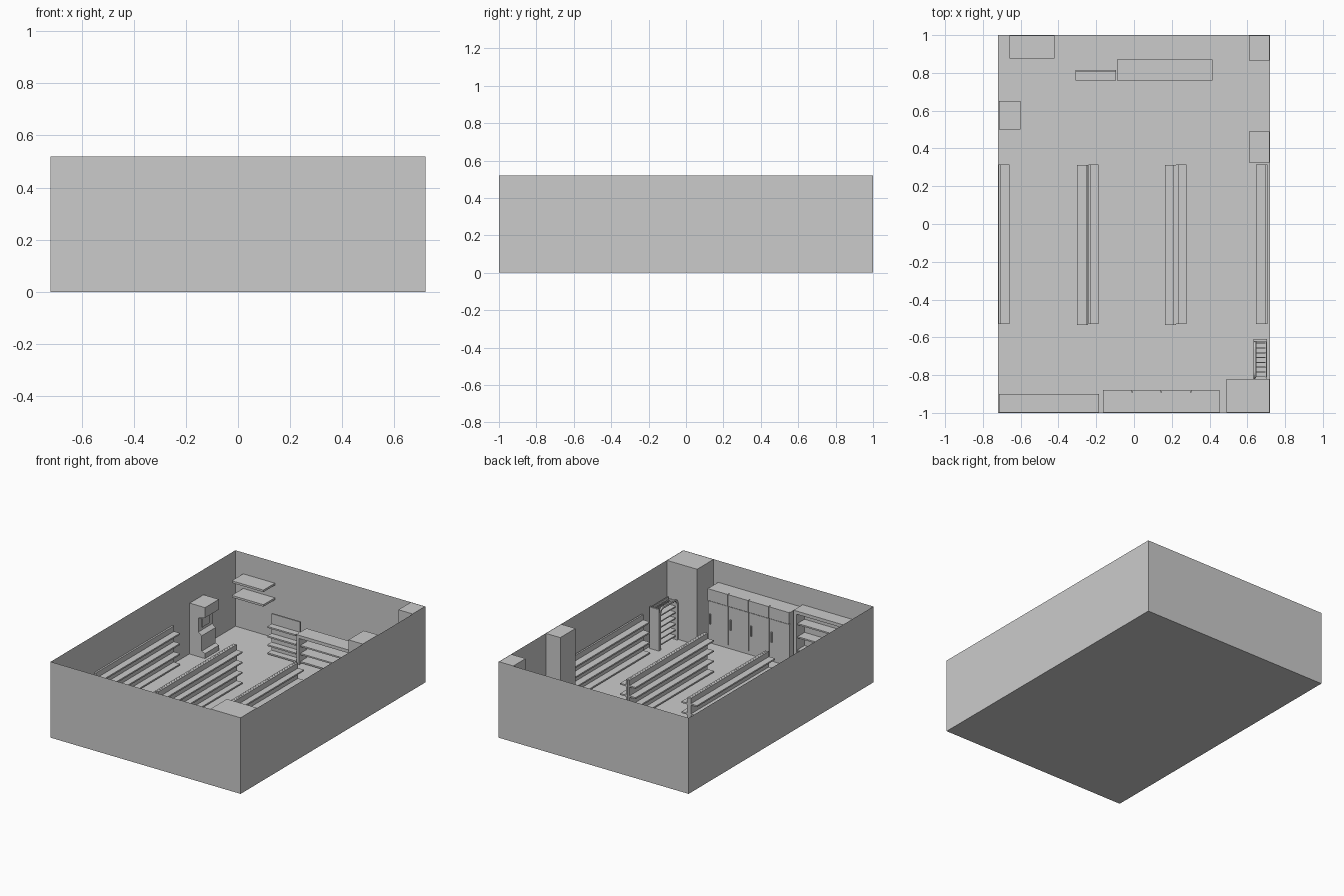
import bpy, bmesh, math

if "Cube" in bpy.data.objects:
    bpy.data.objects.remove(bpy.data.objects["Cube"])


def mesh_object(name, bm):
    bmesh.ops.recalc_face_normals(bm, faces=bm.faces)
    me = bpy.data.meshes.new(name)
    bm.to_mesh(me)
    bm.free()
    ob = bpy.data.objects.new(name, me)
    bpy.context.collection.objects.link(ob)
    return ob


def add_box(bm, x0, x1, y0, y1, z0, z1):
    vs = bmesh.ops.create_cube(bm, size=1)["verts"]
    for v in vs:
        v.co.x = x1 if v.co.x > 0 else x0
        v.co.y = y1 if v.co.y > 0 else y0
        v.co.z = z1 if v.co.z > 0 else z0
    return vs


def boxes(name, *dims):
    bm = bmesh.new()
    for d in dims:
        add_box(bm, *d)
    return mesh_object(name, bm)


def prism(name, pts):
    """Extrude a closed outline of 3D points along the given vector."""
    outline, vec = pts
    bm = bmesh.new()
    f = bm.faces.new([bm.verts.new(p) for p in outline])
    ext = bmesh.ops.extrude_face_region(bm, geom=[f], use_keep_orig=True)["geom"]
    bmesh.ops.translate(bm, vec=vec, verts=[g for g in ext if isinstance(g, bmesh.types.BMVert)])
    return mesh_object(name, bm)


LEVELS = (0.02, 0.09, 0.16, 0.23)
T = 0.01

# Open-topped room shell: thin floor and walls
bm = bmesh.new()
add_box(bm, -0.72, 0.72, -1, 1, 0, 0.52)
top = [f for f in bm.faces if f.calc_center_median().z > 0.5]
bmesh.ops.delete(bm, geom=top, context="FACES_ONLY")
mesh_object("room_shell", bm)

# Structural pillars
for name, d in {"back_pillar": (0.61, 0.718, 0.865, 0.998),
                "side_pillar": (0.61, 0.718, 0.325, 0.49),
                "corner_pillar": (0.49, 0.718, -0.998, -0.82)}.items():
    boxes(name, d + (0.001, 0.52))


# Long shelving units: a back panel plus four shelves on one side
def gondola(name, xp, xs, y0=-0.53, y1=0.315):
    d = 1 if xs > xp else -1
    a, b = sorted((xp, xp + d * 0.012))
    parts = [(a, b, y0, y1, 0.001, 0.267)]
    a, b = sorted((xp + d * 0.012, xs))
    parts += [(a, b, y0, y1, z - T, z) for z in LEVELS]
    boxes(name, *parts)


gondola("left_wall_shelving", -0.718, -0.66)
gondola("right_wall_shelving", 0.706, 0.645)
for i, x in enumerate((-0.243, 0.222)):
    gondola(f"aisle_{i + 1}_shelving_left", x, x - 0.058, -0.535, 0.312)
    gondola(f"aisle_{i + 1}_shelving_right", x + 0.001, x + 0.056)

# Short shelving beside the counter, facing the front
boxes("counter_side_shelving", (-0.31, -0.095, 0.805, 0.815, 0.001, 0.27),
      *[(-0.31, -0.095, 0.76, 0.805, z - T, z) for z in (0.02, 0.075, 0.135, 0.2)])


# Open-fronted case with end panels, top, back and inner shelves
def open_case(name, x0, x1, yf, yb, h, levels):
    s = 1 if yb > yf else -1
    span = lambda a, b: tuple(sorted((a, b)))
    w = 0.022
    parts = [(x0, x0 + w) + span(yf, yb) + (0.001, h),
             (x1 - w, x1) + span(yf, yb) + (0.001, h),
             (x0 + w, x1 - w) + span(yf, yb) + (h - w, h),
             (x0 + w, x1 - w) + span(yb - s * T, yb) + (0.001, h - w)]
    parts += [(x0 + w, x1 - w) + span(yf + s * 0.012, yb - s * T) + (z - T, z) for z in levels]
    boxes(name, *parts)


open_case("checkout_counter", -0.09, 0.415, 0.76, 0.87, 0.203, (0.02, 0.075, 0.13))
open_case("front_wall_shelving", -0.716, -0.185, -0.9, -0.998, 0.39, (0.03, 0.12, 0.21, 0.3))

# Two floating wall shelves
for name, z in (("upper_wall_shelf", 0.375), ("lower_wall_shelf", 0.275)):
    boxes(name, (-0.66, -0.42, 0.875, 0.999, z - 0.014, z))

# Cash machine: profile with header, recessed face, ledge and foot
profile = [(-0.716, 0.001), (-0.6, 0.001), (-0.6, 0.035), (-0.625, 0.045), (-0.625, 0.15),
           (-0.65, 0.17), (-0.65, 0.265), (-0.6, 0.28), (-0.6, 0.35), (-0.716, 0.35)]
prism("machine_body", ([(x, 0.5, z) for x, z in profile], (0, 0.15, 0)))
boxes("machine_slot", (-0.652, -0.645, 0.535, 0.615, 0.19, 0.25))

# Drinks coolers: body, header strips, doors and handles
boxes("cooler_body", (-0.165, 0.455, -0.998, -0.892, 0.001, 0.372))
edges = (0.455, 0.3, 0.145, -0.01, -0.165)
for i, (b, a) in enumerate(zip(edges, edges[1:])):
    g = 0.0015
    boxes(f"cooler_header_{i + 1}", (a + g, b - g, -0.9, -0.88, 0.295, 0.375))
    boxes(f"cooler_door_{i + 1}", (a + g, b - g, -0.9, -0.886, 0.025, 0.29))
    hx = b - 0.02
    boxes(f"cooler_handle_{i + 1}", (hx - 0.004, hx + 0.004, -0.886, -0.878, 0.135, 0.205))

# Small display rack: end panels, back, shelves and a rounded front frame
boxes("rack_body", (0.632, 0.705, -0.622, -0.61, 0.001, 0.286),
      (0.64, 0.705, -0.82, -0.81, 0.001, 0.262),
      (0.698, 0.705, -0.81, -0.622, 0.001, 0.28),
      *[(0.645, 0.698, -0.81, -0.622, z - 0.008, z) for z in (0.03, 0.07, 0.11, 0.15, 0.19, 0.23)])
boxes("rack_bars", *[(0.645, 0.696, y - 0.003, y + 0.003, 0.262, 0.268)
                     for y in [-0.81 + 0.0257 * i for i in range(8)]])


def arch(y0, y1, h, r):
    pts = [(y0, 0.001)]
    for cy, a0 in ((y0 + r, 180), (y1 - r, 90)):
        for k in range(7):
            a = math.radians(a0 - 15 * k)
            pts.append((cy + r * math.cos(a), h - r + r * math.sin(a)))
    return pts + [(y1, 0.001)]


outer = arch(-0.82, -0.622, 0.286, 0.04)
inner = arch(-0.808, -0.634, 0.274, 0.028)
prism("rack_front_frame", ([(0.632, y, z) for y, z in outer + inner[::-1]], (0.012, 0, 0)))
